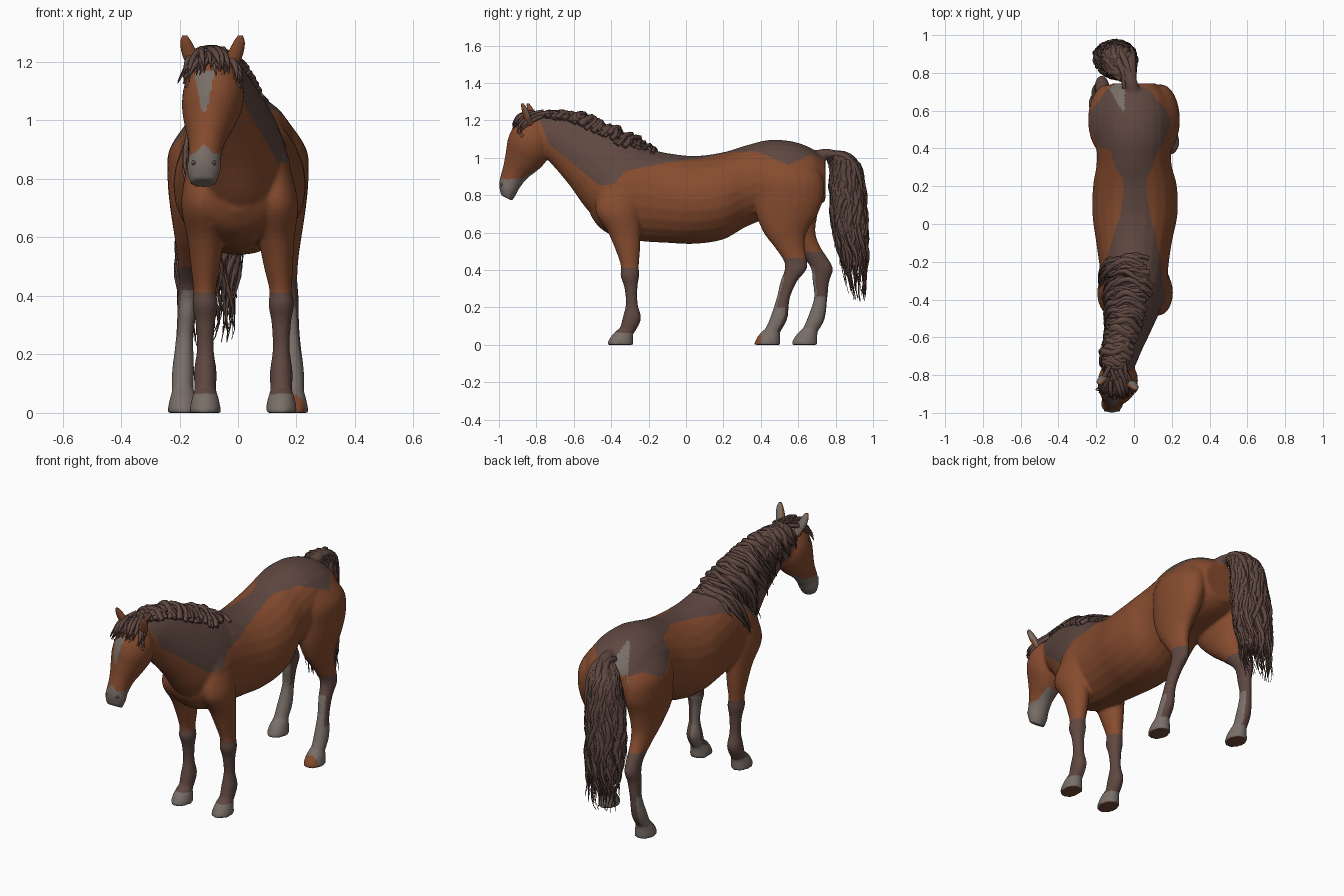
import bpy, bmesh, random
from math import sin, cos, pi
from mathutils import Vector

random.seed(4)
rnd = random.uniform
if "Cube" in bpy.data.objects:
    bpy.data.objects.remove(bpy.data.objects["Cube"])


def material(name, *rgb):
    m = bpy.data.materials.new(name)
    m.use_nodes = True
    m.diffuse_color = (*rgb, 1)
    bsdf = m.node_tree.nodes["Principled BSDF"]
    bsdf.inputs["Base Color"].default_value = (*rgb, 1)
    bsdf.inputs["Roughness"].default_value = .8
    return m


CHESTNUT = material("chestnut coat", .24, .072, .028)
DARK = material("dark brown hair", .115, .064, .052)
GREY = material("warm grey", .19, .157, .138)
SOLE = material("sole brown", .16, .068, .038)
COAT = [CHESTNUT, DARK, GREY, SOLE]

# Section directions: each ring is (x, y, z, half width, half depth)
ALONG, UPRIGHT = Vector((0, -1, 0)), Vector((0, 0, 1))
NECK_DIR = Vector((0, -.82, .57)).normalized()
HEAD_DIR = Vector((0, -.47, -.88)).normalized()

TORSO = [(0, -.51, .77, .06, .08), (0, -.46, .79, .14, .165), (0, -.38, .8, .18, .22),
         (0, -.25, .805, .18, .25), (0, -.1, .785, .2, .24), (.005, .05, .775, .225, .235),
         (.005, .2, .797, .222, .233), (0, .32, .848, .198, .218), (0, .45, .888, .2, .208),
         (0, .58, .892, .2, .193), (0, .68, .885, .175, .16), (0, .745, .88, .115, .11)]
NECK = [(.005, -.28, .82, .175, .24), (.005, -.4, .9, .148, .22), (-.015, -.52, 1, .118, .18),
        (-.048, -.64, 1.09, .096, .145), (-.078, -.74, 1.14, .085, .11),
        (-.09, -.81, 1.17, .06, .07)]
HEAD = [(-.085, -.79, 1.19, .06, .07), (-.083, -.815, 1.12, .1, .115),
        (-.088, -.845, 1.05, .104, .12), (-.098, -.875, .985, .085, .1),
        (-.107, -.912, .925, .063, .073), (-.114, -.94, .87, .056, .06),
        (-.117, -.953, .83, .058, .052), (-.119, -.96, .785, .044, .035)]
FORELEG = [(.11, -.33, .87, .06, .12), (.125, -.365, .72, .075, .12), (.122, -.33, .6, .062, .087),
           (.125, -.31, .5, .05, .064), (.13, -.3, .42, .039, .048), (.13, -.3, .37, .044, .05),
           (.13, -.295, .31, .034, .036), (.13, -.29, .22, .029, .032),
           (.13, -.29, .14, .039, .05), (.13, -.315, .07, .036, .043)]
HINDLEG = [(.09, .52, 1, .08, .15), (.132, .545, .9, .103, .185), (.145, .552, .8, .096, .185),
           (.15, .54, .7, .082, .165), (.155, .53, .6, .062, .115), (.16, .555, .52, .046, .08),
           (.165, .585, .45, .038, .063), (.17, .585, .4, .037, .058), (.175, .55, .34, .033, .045),
           (.183, .52, .25, .03, .036), (.188, .495, .14, .038, .047), (.19, .46, .07, .036, .044)]
TAIL = [(-.03, .79, 1.01, .03, .04), (-.07, .85, .96, .07, .07), (-.09, .865, .8, .092, .085),
        (-.1, .88, .6, .102, .082), (-.1, .905, .42, .095, .058), (-.1, .92, .28, .08, .035)]
EAR = [(.055, -.82, 1.17, .024, .02), (.075, -.835, 1.22, .028, .02),
       (.09, -.85, 1.265, .021, .015), (.095, -.86, 1.29, .009, .007)]


def ring_at(rings, t):
    """Smoothly interpolated ring at position t along the part."""
    n = len(rings)
    i = min(int(t), n - 2)
    f = t - i
    near = [rings[max(0, min(n - 1, i + k))] for k in (-1, 0, 1, 2)]
    return [.5 * (2 * b + (c - a) * f + (2 * a - 5 * b + 4 * c - d) * f ** 2
                  + (3 * b - a - 3 * c + d) * f ** 3) for a, b, c, d in zip(*near)]


def surf(rings, normal, t, angle, scale=1):
    x, y, z, w, d = ring_at(rings, t)
    depth_axis = normal.cross(Vector((1, 0, 0)))
    return Vector((x + w * scale * sin(angle), y, z)) + depth_axis * d * scale * cos(angle)


def loft(bm, rings, normal, sides=24, steps=6):
    count = (len(rings) - 1) * steps
    loops = [[bm.verts.new(surf(rings, normal, k / steps, 2 * pi * j / sides))
              for j in range(sides)] for k in range(count + 1)]
    for a, b in zip(loops, loops[1:]):
        for j in range(sides):
            k = (j + 1) % sides
            bm.faces.new((a[j], a[k], b[k], b[j]))
    bm.faces.new(loops[0])
    bm.faces.new(loops[-1])


def add_object(name, data, mats):
    ob = bpy.data.objects.new(name, data)
    bpy.context.collection.objects.link(ob)
    for m in mats:
        data.materials.append(m)
    return ob


def from_bmesh(name, bm, mats):
    bmesh.ops.recalc_face_normals(bm, faces=bm.faces)
    me = bpy.data.meshes.new(name)
    bm.to_mesh(me)
    bm.free()
    me.polygons.foreach_set("use_smooth", [True] * len(me.polygons))
    return add_object(name, me, mats)


def bake(ob):
    """Replace an object by its final mesh."""
    name, mats = ob.name, list(ob.data.materials)
    me = bpy.data.meshes.new_from_object(ob.evaluated_get(bpy.context.evaluated_depsgraph_get()))
    bpy.data.objects.remove(ob)
    me.materials.clear()
    return add_object(name, me, mats)


def hair(name, strands, thickness):
    """Tapered locks: strands are (points, material index, width)."""
    cu = bpy.data.curves.new(name, "CURVE")
    cu.dimensions = "3D"
    cu.bevel_depth, cu.bevel_resolution, cu.use_fill_caps = thickness, 1, True
    for pts, index, width in strands:
        sp = cu.splines.new("POLY")
        sp.points.add(len(pts) - 1)
        sp.material_index = index
        for k, (p, co) in enumerate(zip(sp.points, pts)):
            p.co = (*co, 1)
            p.radius = width * max(.12, min(1, 2.2 * (1 - k / (len(pts) - 1))))
    bake(add_object(name, cu, [DARK, GREY]))


def arc(root, bend, tip, steps):
    return [root * (1 - u) ** 2 + bend * 2 * u * (1 - u) + tip * u * u
            for u in (k / steps for k in range(steps + 1))]


# Body: lofted masses fused into one skin
bm = bmesh.new()
loft(bm, TORSO, ALONG)
loft(bm, NECK, NECK_DIR)
loft(bm, HEAD, HEAD_DIR)


def hoof(x, y):
    loft(bm, [(x, y + .025, .08, .037, .044), (x, y + .01, .05, .046, .058),
              (x, y, .015, .053, .068), (x, y, 0, .054, .07)], UPRIGHT)


for side in (1, -1):
    back = 0 if side > 0 else .2
    # The horse stands with both forelegs slightly to its left
    loft(bm, [(side * x + .018 * min(1, (.87 - z) * 2), y, z, w, d)
              for x, y, z, w, d in FORELEG], UPRIGHT)
    loft(bm, [(side * x, y + back * max(0, min(1, (.7 - z) / .42)), z, w, d)
              for x, y, z, w, d in HINDLEG], UPRIGHT)
    hoof(side * .13 + .018, -.35)
    hoof(side * .187, .435 + back)
# Dock of the tail
loft(bm, [(0, .66, 1, .04, .035), (-.015, .75, 1.02, .035, .028), (-.04, .83, 1.01, .03, .025)], ALONG)
body = from_bmesh("body", bm, COAT)
remesh = body.modifiers.new("fuse", "REMESH")
remesh.mode, remesh.voxel_size = "VOXEL", .0085
relax = body.modifiers.new("relax", "SMOOTH")
relax.factor, relax.iterations = .5, 6
body = bake(body)

# Coat markings
DORSAL = [(-.82, 1.3), (-.73, 1.07), (-.46, .85), (-.38, .86), (-.32, .93), (-.1, .975), (.1, 1),
          (.25, 1.03), (.38, 1.035), (.55, .96), (.66, 1.015), (.76, .99), (.9, .9)]


def dorsal_height(x, y):
    lower = .07 if x < -.05 and .4 < y < .72 else 0
    for (a, za), (b, zb) in zip(DORSAL, DORSAL[1:]):
        if a <= y <= b:
            return za + (zb - za) * (y - a) / (b - a) - lower
    return 2


def foreleg_index(x, z, n):
    inner_back = x > 0 and n.x < -.2 and n.y > .1 and z < .37
    return 2 if z < .065 or inner_back else 1


def hindleg_index(x, z, n):
    if n.y < -.55:
        return 2 if z < (.36 if x > 0 else .42) else 1
    if n.y > (.5 if x > 0 else .75):
        return 2 if z < .07 else 1
    return 2 if z < (.2 if x > 0 else .26) else 1


def head_index(x, y, z, n):
    blaze = n.y < -.5 and 1.03 < z < 1.17 and abs(x + .115) < .008 + .2 * (z - 1.03)
    jaw = n.z < -.35 and n.y > .2 and abs(x + .1) < .035 and z < 1
    muzzle = z < .885 + max(0, .035 - abs(x + .117)) * (1 if n.y < -.4 else 0)
    return 2 if blaze or jaw or muzzle else 0


def coat_index(c, n):
    x, y, z = c
    if z < .012 and n.z < -.8:
        return 3
    if y < 0 and z < .41:
        return foreleg_index(x, z, n)
    # The dark stocking climbs the front of the left thigh
    stocking = .6 - 1.6 * (y - .42) if x > 0 else .5
    if y > .4 and z < max(.46, min(.6, stocking)):
        return hindleg_index(x, z, n)
    if y < -.8:
        return head_index(x, y, z, n)
    if .6 < y < .77 and -.05 - .6 * (y - .58) < x < -.05 and z > .9 and n.z > .3:
        return 2
    return 1 if z > dorsal_height(x, y) else 0


for p in body.data.polygons:
    p.use_smooth = True
    p.material_index = coat_index(p.center, p.normal)

# Ears, the left one further forward, with grey backs
bm = bmesh.new()
for side in (1, -1):
    loft(bm, [(-.087 + side * x, y - side * .015, z, w, d) for x, y, z, w, d in EAR], UPRIGHT, 14, 4)
ears = from_bmesh("ears", bm, COAT)
for p in ears.data.polygons:
    p.material_index = 2 if p.normal.y > .55 else 0

# Eyes and nostrils
for name, t, angle, radius in (("eye", 1.4, 1.05, .014), ("nostril", 5.8, .7, .009)):
    for label, side in (("left", 1), ("right", -1)):
        bm = bmesh.new()
        bmesh.ops.create_uvsphere(bm, u_segments=14, v_segments=8, radius=radius)
        bmesh.ops.translate(bm, verts=bm.verts, vec=surf(HEAD, HEAD_DIR, t, side * angle, .9))
        from_bmesh(label + "_" + name, bm, [DARK])

# Mane: locks thrown over the crest to the right side of the neck
locks = []
for i in range(110):
    t, end = .35 + 4.5 * i / 109, -rnd(1.1, 2.2)
    start = rnd(.1, .5 if t < 1 else .8)
    lift, wave, drift = rnd(1.02, 1.2), rnd(0, 6), rnd(-.02, .1)
    locks.append(([surf(NECK, NECK_DIR, t, start + (end - start) * k / 11,
                        1.02 + (lift - 1.02) * min(1, k / 5))
                   + Vector((0, drift * (k / 11) ** 2 + .012 * sin(wave + k), 0))
                   for k in range(12)], 0, rnd(.5, 1.2)))
hair("mane", locks, .017)

# Forelock: short curls parted over the forehead
curls = []
for i in range(40):
    root = Vector((-.085 + rnd(-.045, .045), -.79 + rnd(-.04, .06), 1.235 + rnd(-.012, .012)))
    tip = Vector((-.092 + rnd(-.13, .12), -.93, 0))
    tip.z = rnd(1.15, 1.19) - 3 * (tip.x + .09) ** 2
    tip.y += 4 * (tip.x + .09) ** 2
    bend = (root + tip) / 2 + Vector(((tip.x + .09) * .3, -.03, .025))
    curls.append((arc(root, bend, tip, 7), int(i % 3 == 0), rnd(.6, 1.2)))
hair("forelock", curls, .011)

# Tail: solid core with ragged wavy strands around it
bm = bmesh.new()
loft(bm, TAIL[:-1], UPRIGHT)
from_bmesh("tail_core", bm, [DARK])
strands = []
for i in range(190):
    angle, wave, reach = 2 * pi * i / 190, rnd(0, 6), rnd(2.4, 5)
    first = rnd(0, 2.4) if reach > 3.5 else rnd(0, .6)
    flare = rnd(-.45, .14)
    strands.append(([surf(TAIL, UPRIGHT, first + (reach - first) * k / 15,
                          angle + .2 * sin(wave + k * .9),
                          1.02 + .07 * sin(wave + k * 1.3) + flare * (k / 15) ** 3)
                     + Vector((0, 0, -rnd(.04, .06) * (k / 15) ** 3))
                     for k in range(16)], int(i % 7 == 0), rnd(.7, 1.4)))
hair("tail_strands", strands, .011)

# Arched hair over the dock
arch = []
for i in range(20):
    x = -.02 + rnd(-.03, .03)
    end = Vector((-.1 + rnd(-.1, .09), rnd(.9, .955), rnd(.7, .85)))
    bend = Vector(((x + end.x) / 2, end.y, 1.08))
    arch.append((arc(Vector((x, .72, 1.01)), bend, end, 9), i % 2, rnd(.8, 1.2)))
hair("tail_top", arch, .015)
